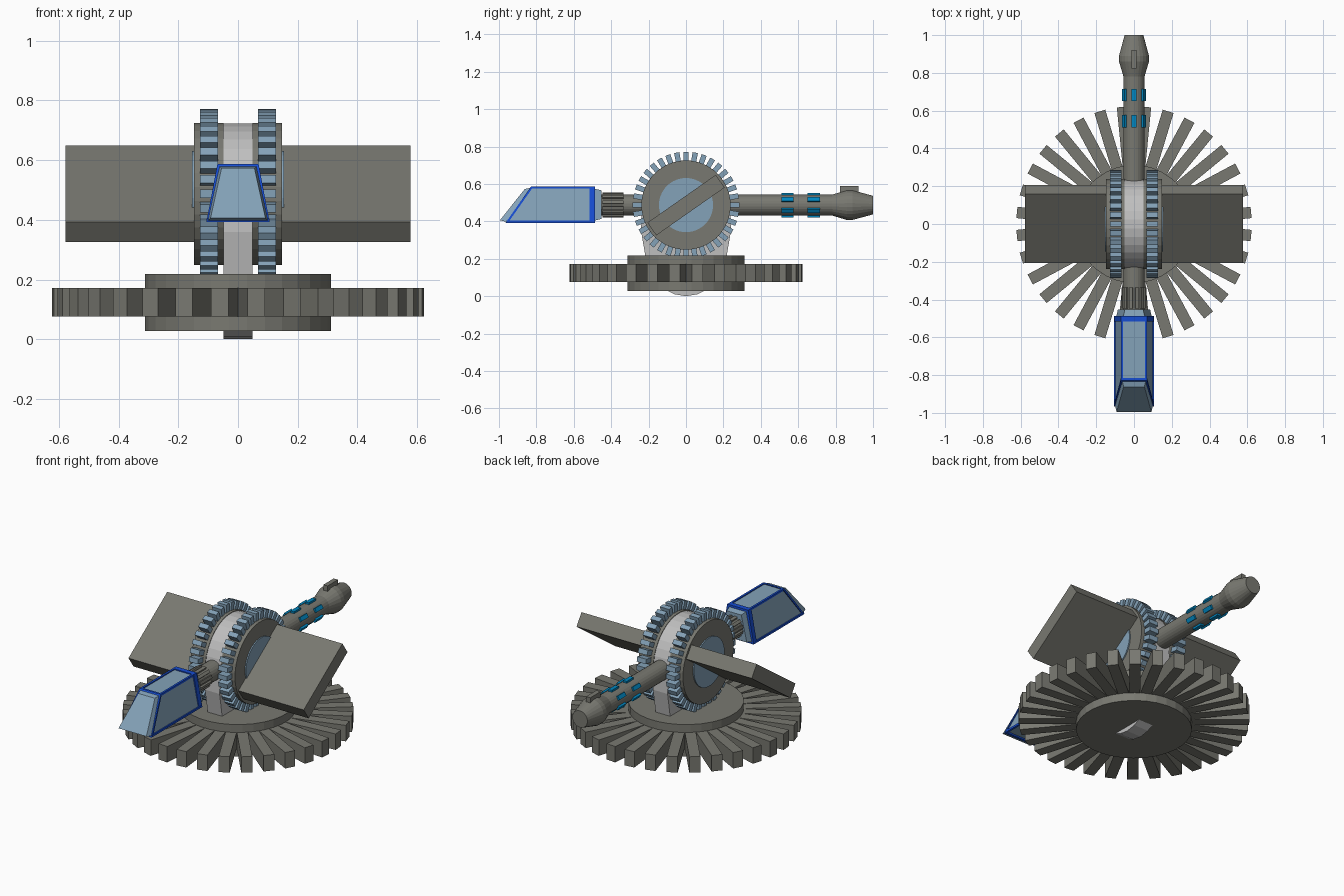
import bpy, bmesh, math
from mathutils import Vector, Matrix

if "Cube" in bpy.data.objects:
    bpy.data.objects.remove(bpy.data.objects["Cube"])


def material(name, rgb):
    m = bpy.data.materials.new(name)
    m.diffuse_color = (*rgb, 1)
    m.use_nodes = True
    m.node_tree.nodes["Principled BSDF"].inputs["Base Color"].default_value = m.diffuse_color
    return m


GREY = material("warm grey", (0.19, 0.19, 0.165))
PALE = material("pale grey", (0.52, 0.52, 0.52))
STEEL = material("steel blue", (0.23, 0.36, 0.48))
BLUE = material("bright blue", (0.008, 0.075, 0.65))
CYAN = material("cyan blue", (0.0, 0.24, 0.53))
ZC = 0.487  # height of the wheel axle and barrel


def finish(name, bm, mat):
    bmesh.ops.recalc_face_normals(bm, faces=bm.faces)
    me = bpy.data.meshes.new(name)
    bm.to_mesh(me)
    bm.free()
    me.materials.append(mat)
    ob = bpy.data.objects.new(name, me)
    bpy.context.collection.objects.link(ob)
    return ob


def add_box(bm, size, matrix):
    bmesh.ops.create_cube(bm, size=1, matrix=matrix @ Matrix.Diagonal((*size, 1)))


def lathe(name, axis, centre, profile, mat, n=32):
    """Closed turned solid from (position along axis, radius) pairs."""
    bm = bmesh.new()
    rings = []
    for t, r in profile:
        ring = []
        for i in range(n):
            a = 2 * math.pi * (i + 0.5) / n
            c, s = r * math.cos(a), r * math.sin(a)
            p = {'x': (t, c, s), 'y': (c, t, s), 'z': (c, s, t)}[axis]
            ring.append(bm.verts.new(Vector(p) + Vector(centre)))
        rings.append(ring)
    for a, b in zip(rings, rings[1:]):
        for i in range(n):
            j = (i + 1) % n
            bm.faces.new((a[i], a[j], b[j], b[i]))
    bm.faces.new(rings[0])
    bm.faces.new(rings[-1])
    return finish(name, bm, mat)


def radial_boxes(name, axis, centre, count, r0, r1, width, t0, t1, mat, phase=0.0):
    """Ring of boxes pointing outward round an axis."""
    bm = bmesh.new()
    turn = {'z': Matrix(), 'x': Matrix.Rotation(math.pi / 2, 4, 'Y'),
            'y': Matrix.Rotation(-math.pi / 2, 4, 'X')}[axis]
    for i in range(count):
        rot = Matrix.Rotation(2 * math.pi * (i + phase) / count, 4, 'Z')
        m = (Matrix.Translation(centre) @ turn @ rot
             @ Matrix.Translation(((r0 + r1) / 2, 0, (t0 + t1) / 2)))
        add_box(bm, (r1 - r0, width, t1 - t0), m)
    return finish(name, bm, mat)


def loft(name, sections, mat):
    """Solid through matching point loops."""
    bm = bmesh.new()
    rings = [[bm.verts.new(p) for p in s] for s in sections]
    for a, b in zip(rings, rings[1:]):
        for i in range(len(a)):
            j = (i + 1) % len(a)
            bm.faces.new((a[i], a[j], b[j], b[i]))
    bm.faces.new(rings[0])
    bm.faces.new(rings[-1])
    return finish(name, bm, mat)


def bar(bm, a, b, w):
    a, b = Vector(a), Vector(b)
    q = (b - a).to_track_quat('Z', 'Y').to_matrix().to_4x4()
    add_box(bm, (w, w, (b - a).length), Matrix.Translation((a + b) / 2) @ q)


# Base gear
lathe("base_disc", 'z', (0, 0, 0), [(0.028, 0.313), (0.218, 0.313)], GREY)
radial_boxes("base_teeth", 'z', (0, 0, 0), 32, 0.22, 0.623, 0.06, 0.076, 0.171, GREY, 0.5)

# Pedestal between the wheels, poking out below the base
half = [(0.0, 0.0), (0.06, 0.01), (0.1, 0.029), (0.215, 0.2), (0.242, 0.36), (0.235, ZC)]
outline = half + [(-y, z) for y, z in reversed(half[1:])]
loft("pedestal", [[(x, y, z) for y, z in outline] for x in (-0.048, 0.048)], PALE)
lathe("centre_drum", 'x', (0, 0, ZC), [(-0.05, 0.236), (0.05, 0.236)], PALE)

# Pair of toothed wheels with hubs
for side, s in (("left", -1), ("right", 1)):
    lathe(side + "_wheel", 'x', (0, 0, ZC), [(s * 0.049, 0.239), (s * 0.147, 0.239)], GREY)
    lathe(side + "_hub", 'x', (0, 0, ZC), [(s * 0.14, 0.145), (s * 0.154, 0.145)], STEEL)
    radial_boxes(side + "_wheel_teeth", 'x', (0, 0, ZC), 36, 0.2, 0.285, 0.028,
                 s * 0.097 - 0.03, s * 0.097 + 0.03, STEEL)

# Tilted slab running through the wheels
bm = bmesh.new()
add_box(bm, (1.156, 0.446, 0.083),
        Matrix.Translation((0, 0, ZC)) @ Matrix.Rotation(math.radians(35), 4, 'X'))
finish("wing_slab", bm, GREY)

# Rear barrel with flared tip, sight and coloured studs
lathe("barrel", 'y', (0, 0, ZC),
      [(0.1, 0.056), (0.78, 0.056), (0.86, 0.08), (0.89, 0.08), (1.0, 0.05)], GREY, 24)
bm = bmesh.new()
add_box(bm, (0.028, 0.098, 0.06), Matrix.Translation((0, 0.873, 0.558)))
finish("barrel_sight", bm, GREY)
for k, y in enumerate((0.51, 0.65)):
    radial_boxes(f"barrel_studs_{k + 1}", 'y', (0, 0, ZC), 6, 0.045, 0.066, 0.024,
                 y, y + 0.066, CYAN, 1.5)

# Front neck with lengthwise ribs
lathe("neck", 'y', (0, 0, ZC), [(-0.1, 0.056), (-0.47, 0.056)], GREY, 24)
radial_boxes("neck_ribs", 'y', (0, 0, ZC), 12, 0.04, 0.066, 0.018, -0.447, -0.335, GREY, 0.5)


# Head: trapezoid cross-section, sloped front
def trapezoid(y_top, y_bot, grow=0.0):
    t, b = 0.063 + grow, 0.1 + grow
    zt, zb = 0.581 + grow, 0.398 - grow
    return [(-b, y_bot, zb), (b, y_bot, zb), (t, y_top, zt), (-t, y_top, zt)]


loft("head_body", [trapezoid(-0.49, -0.49), trapezoid(-0.825, -0.962)], STEEL)
loft("head_back_plate", [trapezoid(-0.452, -0.452, -0.015), trapezoid(-0.5, -0.5, -0.004)], STEEL)
loft("head_back_band", [trapezoid(-0.487, -0.487, 0.006), trapezoid(-0.517, -0.517, 0.006)], BLUE)
loft("head_front_band", [trapezoid(-0.815, -0.952, 0.006), trapezoid(-0.828, -0.965, 0.006)], BLUE)
loft("head_nose", [trapezoid(-0.825, -0.962, 0.0), trapezoid(-0.862, -0.995, -0.008)], STEEL)

# Bright strips along the head's four long edges
bm = bmesh.new()
for p, q in zip(trapezoid(-0.5, -0.5), trapezoid(-0.825, -0.96)):
    bar(bm, p, q, 0.012)
finish("head_edge_strips", bm, BLUE)
